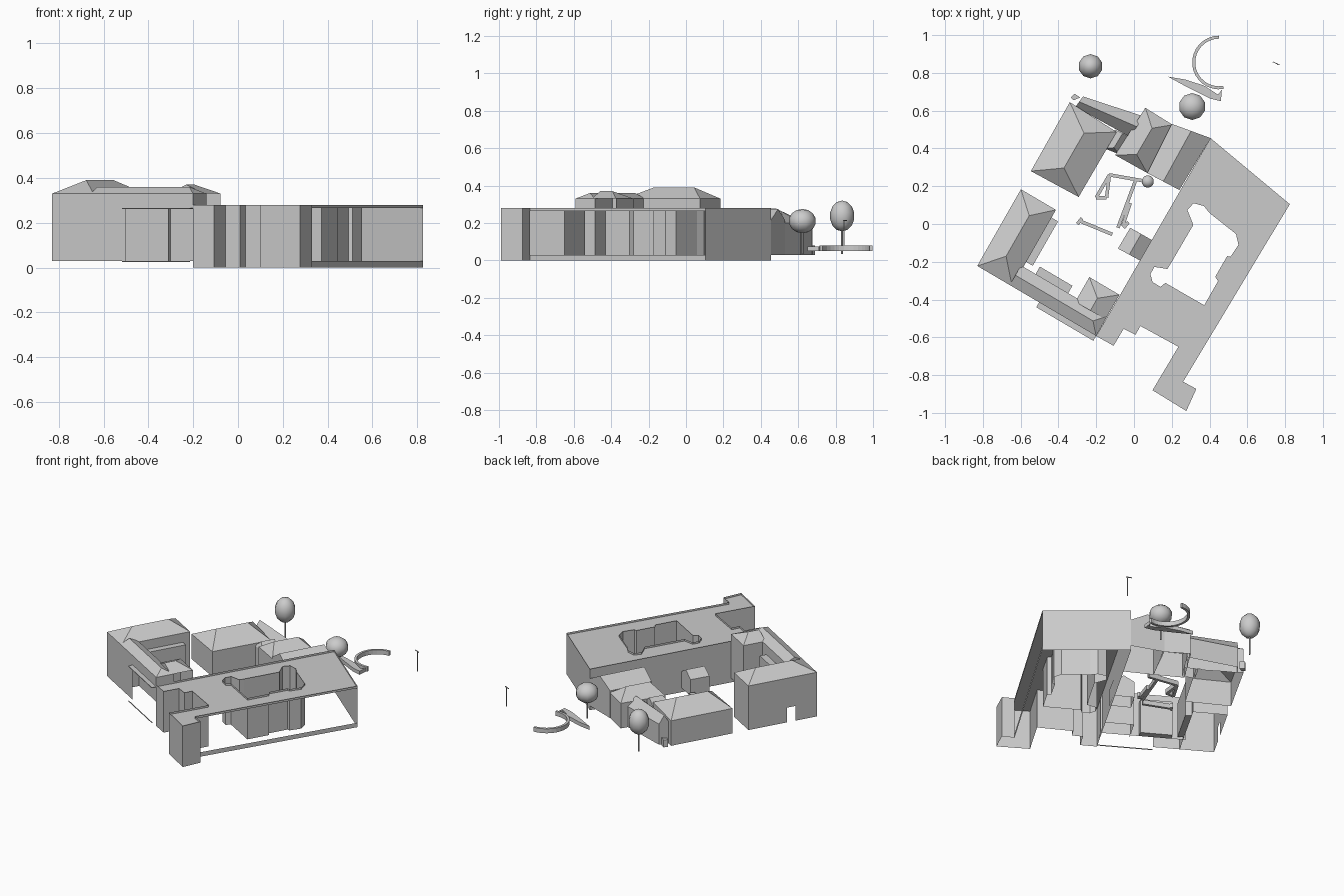
import bpy, bmesh, math
from mathutils import Vector

if "Cube" in bpy.data.objects:
    bpy.data.objects.remove(bpy.data.objects["Cube"])

BASE = 0.03


def make(name, bm):
    bmesh.ops.recalc_face_normals(bm, faces=bm.faces)
    me = bpy.data.meshes.new(name)
    bm.to_mesh(me)
    bm.free()
    ob = bpy.data.objects.new(name, me)
    bpy.context.collection.objects.link(ob)
    return ob


def face(bm, pts):
    return bm.faces.new([bm.verts.new(p) for p in pts])


def wall(bm, p, q, z0, z1):
    face(bm, [(*p, z0), (*q, z0), (*q, z1), (*p, z1)])


def walls(bm, pts, z0, z1, strips=()):
    """Upright walls round a loop; edges in strips stay open but for sill and lintel."""
    for i, p in enumerate(pts):
        q = pts[(i + 1) % len(pts)]
        if i in strips:
            wall(bm, p, q, z0, 0.03)
            wall(bm, p, q, 0.265, z1)
        else:
            wall(bm, p, q, z0, z1)


def house(name, quad, eave, ridge, i1=0.0, i2=0.0, skip=(), z0=BASE, door=None):
    """Four walls and a roof; ridge runs from side ab to side cd, inset by i1 and i2."""
    bm = bmesh.new()
    a, b, c, d = [Vector(p) for p in quad]
    for i, (p, q) in enumerate(((a, b), (b, c), (c, d), (d, a))):
        if i in skip:
            continue
        if door and door[0] == i:
            s, e = p.lerp(q, door[1]), p.lerp(q, door[2])
            wall(bm, p, s, z0, eave)
            wall(bm, e, q, z0, eave)
            wall(bm, s, e, door[3], eave)
        else:
            wall(bm, p, q, z0, eave)
    m1, m2 = (a + b) / 2, (c + d) / 2
    r1, r2 = (*m1.lerp(m2, i1), ridge), (*m2.lerp(m1, i2), ridge)
    A, B, C, D = [(*p, eave) for p in (a, b, c, d)]
    for f in ([A, B, r1], [B, C, r2, r1], [C, D, r2], [D, A, r1, r2]):
        face(bm, f)
    bmesh.ops.remove_doubles(bm, verts=bm.verts, dist=0.0005)
    return make(name, bm)


def slab(name, pts, z0, z1):
    bm = bmesh.new()
    walls(bm, pts, z0, z1)
    for z in (z0, z1):
        face(bm, [(*p, z) for p in pts])
    bmesh.ops.remove_doubles(bm, verts=bm.verts, dist=0.0003)
    return make(name, bm)


def beam(name, p, q, w, z0, z1):
    p, q = Vector(p), Vector(q)
    n = (q - p).normalized().orthogonal() * w / 2
    return slab(name, [p + n, q + n, q - n, p - n], z0, z1)


# Main block: outer walls, light court, flat roof behind a parapet
outer = [(.405, .455), (.825, .105), (.26, -.835), (.33, -.873), (.277, -.99),
         (.098, -.88), (.235, -.65), (.034, -.54), (.008, -.587), (-.055, -.555),
         (-.108, -.645), (-.2, -.593), (-.178, -.555), (-.105, -.43)]
court = [(.315, .11), (.37, .095), (.4, .058), (.54, -.053), (.553, -.11),
         (.51, -.174), (.493, -.17), (.43, -.28), (.445, -.302), (.372, -.43),
         (.166, -.312), (.14, -.333), (.098, -.307), (.087, -.265), (.108, -.227),
         (.177, -.238), (.193, -.212), (.314, -.005), (.283, .074)]
bm = bmesh.new()
walls(bm, outer, 0, .28, strips=(1, 12))
walls(bm, court, 0, .28)
make("main_walls", bm)

bm = bmesh.new()
edges = []
for loop in (outer, court):
    vs = [bm.verts.new((*p, .267)) for p in loop]
    edges += [bm.edges.new((vs[i - 1], vs[i])) for i in range(len(vs))]
bmesh.ops.triangle_fill(bm, use_beauty=True, use_dissolve=False, edges=edges)
make("main_roof", bm)

# West block and its south wing, laid out on a turned grid
O, U, V = Vector((-.83, -.222)), Vector((.862, -.507)), Vector((.495, .869))


def grid(u0, u1, v0, v1):
    return [O + U * u + V * v for u, v in ((u0, v0), (u1, v0), (u1, v1), (u0, v1))]


house("west_block", grid(0, .215, 0, .467), .33, .39, .26, .21, door=(3, .56, .69, .13))
w = grid(.2, .73, 0, .12)
house("south_wing", [w[3], w[0], w[1], w[2]], .33, .36, 0, .1, skip=(0, 1))
bm = bmesh.new()
wall(bm, O + U * .2, O + U * .38, BASE, .33)
wall(bm, O + U * .38, w[1], .265, .33)
make("south_wing_front", bm)
house("south_wing_pavilion", grid(.545, .73, .1, .25), .33, .37, 0, .5, skip=(0, 1))
slab("south_canopy", grid(.38, .73, -.03, 0), .262, .267)
slab("south_base_line", grid(.38, .73, -.03, -.026), .025, .03)
for n, g in (("wing_bay", (.29, .49, .12, .165)), ("west_bay", (.215, .255, .15, .42))):
    slab(n, grid(*g), BASE, .267)

# North range: hipped block, link, dormer and two cross roofs
house("north_block", [(-.546, .28), (-.293, .143), (-.092, .487), (-.34, .645)],
      .2, .277, .24, .24)
house("north_link", [(-.31, .62), (-.27, .675), (.05, .57), (-.02, .46)], .17, .225)
house("link_dormer", [(-.155, .4), (-.08, .37), (-.02, .46), (-.1, .5)], .18, .22, .2, 0)
house("hipped_cross_house", [(-.1, .365), (.07, .27), (.205, .525), (.06, .615)],
      .2, .265, .2, .25)
house("gabled_cross_house", [(.07, .27), (.24, .18), (.405, .455), (.2, .53)],
      .215, .275)
slab("north_corner_step", [(-.335, .67), (-.315, .69), (-.285, .67), (-.32, .655)], BASE, .08)

# Court pavilion and low garden walls
house("court_pavilion", [(-.085, -.13), (.035, -.195), (.095, -.085), (-.02, -.02)], .14, .18)
for p, q in (((-.285, .015), (-.115, -.055)), ((-.3, .0), (-.275, .03)),
             ((-.13, .26), (-.2, .14)), ((-.13, .26), (-.145, .14)),
             ((-.2, .14), (-.145, .14)), ((-.13, .26), (.07, .225)),
             ((.01, .235), (-.085, -.02)), ((-.02, .11), (-.06, -.01)),
             ((-.055, -.02), (-.03, .01))):
    beam("garden_wall", p, q, .018, BASE, .06)


# Trees: faceted crowns on thin trunks
def tree(name, x, y, r, z0, z1, foot):
    bpy.ops.mesh.primitive_uv_sphere_add(segments=10, ring_count=7, location=(x, y, (z0 + z1) / 2))
    ob = bpy.context.object
    ob.name = name + "_crown"
    ob.scale = (r, r, (z1 - z0) / 2)
    bpy.ops.object.shade_smooth()
    h = z0 + .02 - foot
    bpy.ops.mesh.primitive_cylinder_add(vertices=6, radius=.005, depth=h,
                                        location=(x, y, foot + h / 2))
    bpy.context.object.name = name + "_trunk"


tree("north_tree", -.23, .835, .066, .155, .32, .035)
tree("east_tree", .308, .622, .073, .145, .275, .035)
tree("court_bush", .073, .225, .034, .06, .12, .03)

# Curved garden wall and crescent bed
cx, cy = .45, .855
arc = [math.radians(90 + 190 * i / 16) for i in range(17)]
ring = [(cx + .142 * math.cos(t), cy + .142 * math.sin(t)) for t in arc]
ring += [(cx + .126 * math.cos(t), cy + .126 * math.sin(t)) for t in reversed(arc)]
slab("curved_wall", ring, .05, .08)
slab("crescent_bed", [(.18, .78), (.27, .765), (.37, .733), (.445, .685), (.465, .71),
                      (.46, .65), (.4, .665), (.29, .72)], .05, .075)

# Street lamp
slab("lamp_post", [(.758, .843), (.762, .843), (.762, .847), (.758, .847)], .08, .215)
beam("lamp_arm", (.735, .858), (.772, .842), .004, .21, .215)
